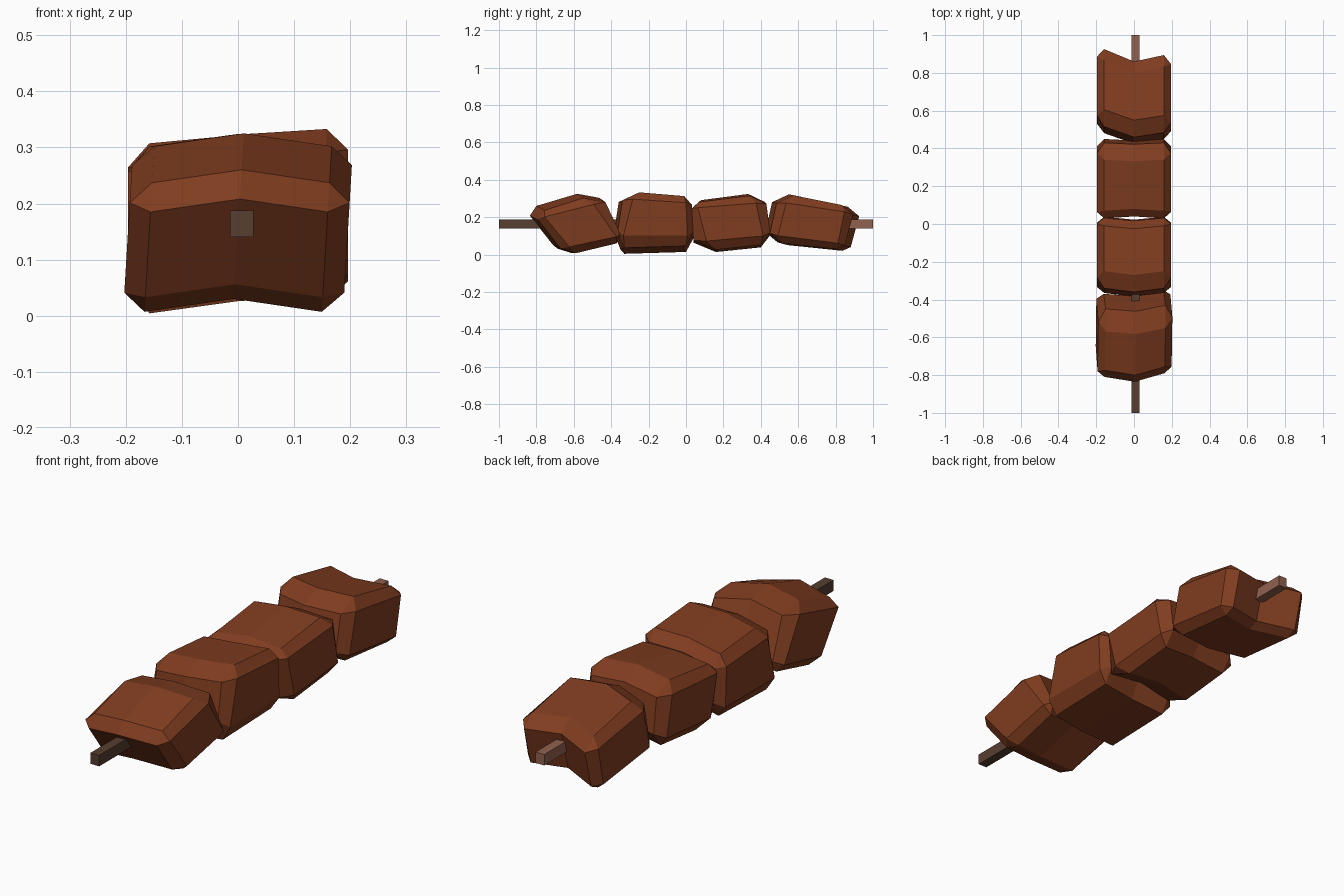
import bpy, bmesh

if "Cube" in bpy.data.objects:
    bpy.data.objects.remove(bpy.data.objects["Cube"])


def material(name, rgb):
    m = bpy.data.materials.new(name)
    m.diffuse_color = (*rgb, 1)
    m.use_nodes = True
    m.node_tree.nodes["Principled BSDF"].inputs["Base Color"].default_value = m.diffuse_color
    return m


MEAT = material("roasted brown", (0.215, 0.046, 0.014))
DARK_WOOD = material("dark skewer wood", (0.095, 0.049, 0.029))
PALE_WOOD = material("pale skewer wood", (0.28, 0.12, 0.075))


def finish(bm, name, mat):
    bmesh.ops.recalc_face_normals(bm, faces=bm.faces)
    me = bpy.data.meshes.new(name)
    bm.to_mesh(me)
    bm.free()
    me.materials.append(mat)
    bpy.context.collection.objects.link(bpy.data.objects.new(name, me))


def chunk(name, prof, front_dy, back_dy, dz, yaw=0, lean=0, roll=0):
    """Chamfered block: octagon side profile (y, z) run across x, bent at its middle."""
    bm = bmesh.new()
    cy = sum(p[0] for p in prof) / 8
    cz = sum(p[1] for p in prof) / 8

    def vert(x, y, z):
        return bm.verts.new((x + lean * (z - cz), y + yaw * x, z + roll * x))

    def bend(y):
        return back_dy if y > cy else front_dy

    rings = [[vert(x, y + a * bend(y), z + a * dz) for y, z in prof]
             for x, a in ((-0.158, 0), (0, 1), (0.158, 0))]
    for r, s in zip(rings, rings[1:]):
        for i in range(8):
            j = (i + 1) % 8
            bm.faces.new((r[i], r[j], s[j], s[i]))
    # side faces, with chamfer strips and corner triangles
    for ring, x in ((rings[0], -0.196), (rings[2], 0.196)):
        cap = []
        for k in range(4):
            (y0, z0), (y1, z1) = prof[2 * k], prof[2 * k + 1]
            cap.append(vert(x, cy + ((y0 + y1) / 2 - cy) * 0.93,
                            cz + ((z0 + z1) / 2 - cz) * 0.84))
        bm.faces.new(cap)
        for k in range(4):
            n = (k + 1) % 4
            bm.faces.new((ring[2 * k], ring[2 * k + 1], cap[k]))
            bm.faces.new((ring[2 * k + 1], ring[2 * n], cap[n], cap[k]))
    finish(bm, name, MEAT)


# four meat chunks, front to back
chunk("meat_chunk_front",
      [(-0.80, 0.185), (-0.765, 0.237), (-0.56, 0.302), (-0.44, 0.28),
       (-0.36, 0.11), (-0.38, 0.06), (-0.60, 0.007), (-0.68, 0.033)],
      -0.035, -0.022, 0.023, yaw=0.06, lean=0.06)
chunk("meat_chunk_mid_front",
      [(-0.34, 0.275), (-0.25, 0.317), (-0.01, 0.297), (0.032, 0.25),
       (0.038, 0.10), (0.0, 0.03), (-0.33, 0.02), (-0.365, 0.11)],
      -0.02, -0.015, 0.006, roll=0.10)
chunk("meat_chunk_mid_back",
      [(0.03, 0.24), (0.07, 0.275), (0.34, 0.308), (0.43, 0.265),
       (0.45, 0.11), (0.40, 0.045), (0.16, 0.02), (0.04, 0.07)],
      0.01, -0.008, 0.016, roll=0.04)
chunk("meat_chunk_back",
      [(0.50, 0.27), (0.59, 0.312), (0.85, 0.26), (0.91, 0.21),
       (0.865, 0.045), (0.82, 0.025), (0.53, 0.055), (0.465, 0.11)],
      -0.04, -0.05, 0.01, yaw=-0.10, roll=0.03)

# square skewer: a dark front end and a pale back end
for name, y0, y1, mat in (("skewer_front", -1, -0.37, DARK_WOOD),
                          ("skewer_back", 0.55, 1, PALE_WOOD)):
    bm = bmesh.new()
    bmesh.ops.create_cube(bm, size=1)
    for v in bm.verts:
        v.co = (v.co.x * 0.042 + 0.007, (y0 + y1) / 2 + v.co.y * (y1 - y0),
                v.co.z * 0.048 + 0.164)
    finish(bm, name, mat)
